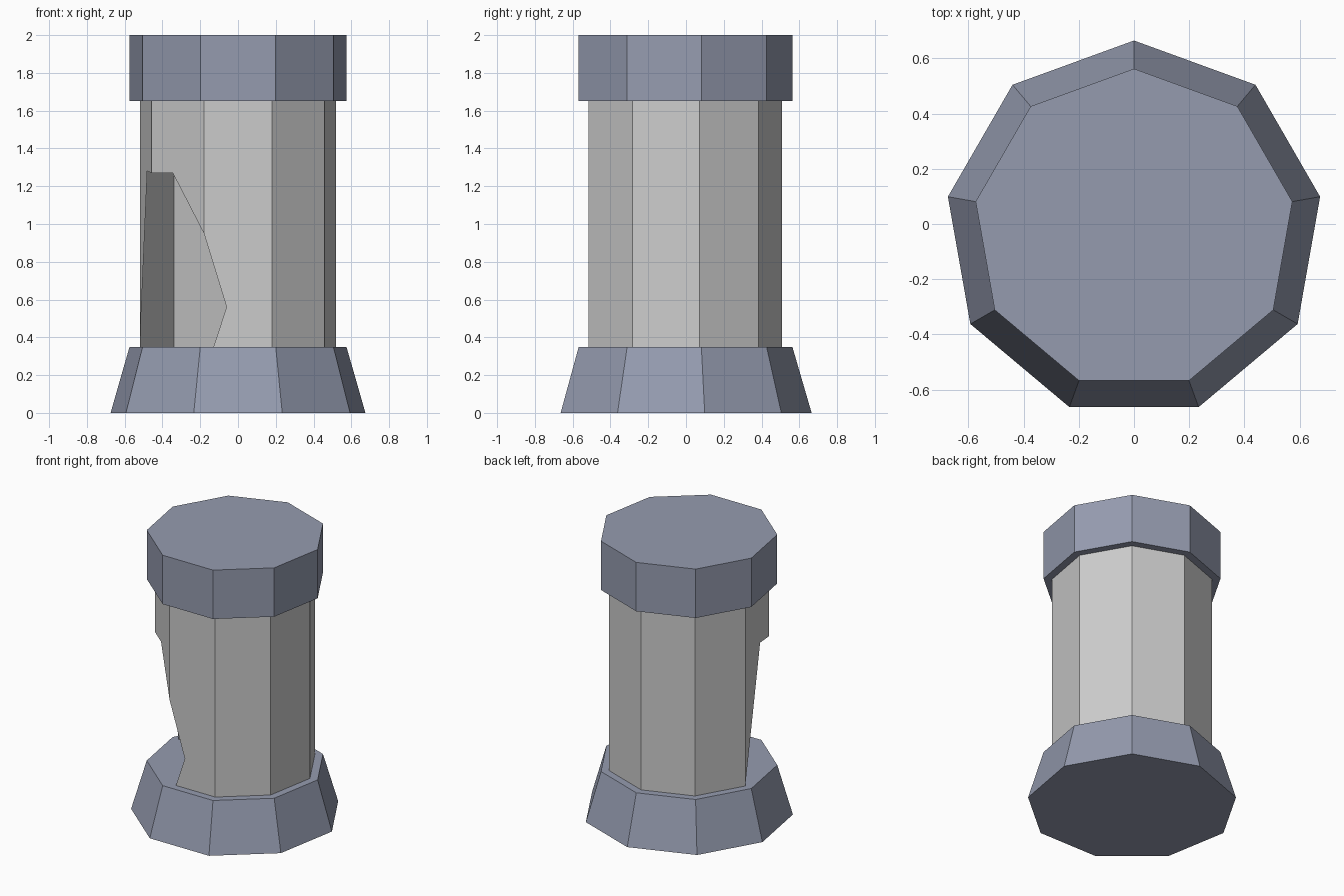
import bpy
import bmesh
from math import sin, cos, tau
from mathutils import Vector

SIDES = 9
CENTRE_Y = -0.02
FOOT, NECK, TOP = 0.35, 1.65, 2.0

cube = bpy.data.objects.get("Cube")
if cube:
    bpy.data.objects.remove(cube)


def material(name, colour):
    mat = bpy.data.materials.new(name)
    mat.use_nodes = True
    mat.diffuse_color = (*colour, 1)
    mat.node_tree.nodes["Principled BSDF"].inputs["Base Color"].default_value = (*colour, 1)
    return mat


def corner(i, radius, z):
    """Corner of the nine-sided ring, counted from the back towards +x."""
    a = tau * i / SIDES
    return Vector((radius * sin(a), CENTRE_Y + radius * cos(a), z))


def add_object(name, bm, mat):
    mesh = bpy.data.meshes.new(name)
    bm.to_mesh(mesh)
    bm.free()
    mesh.materials.append(mat)
    obj = bpy.data.objects.new(name, mesh)
    bpy.context.collection.objects.link(obj)
    return obj


def drum(name, mat, low_radius, high_radius, low, high):
    """Solid nine-sided block, straight or tapered."""
    bm = bmesh.new()
    rings = [[bm.verts.new(corner(i, r, z)) for i in range(SIDES)]
             for r, z in ((low_radius, low), (high_radius, high))]
    for i in range(SIDES):
        j = (i + 1) % SIDES
        bm.faces.new((rings[0][i], rings[0][j], rings[1][j], rings[1][i]))
    for ring in rings:
        bm.faces.new(ring)
    bmesh.ops.recalc_face_normals(bm, faces=bm.faces)
    return add_object(name, bm, mat)


def broken_shaft(name, mat, radius):
    """Hollow shell; each side is an outline of (fraction across, height)."""
    whole = [(0, FOOT), (0, NECK), (1, NECK), (1, FOOT)]
    broken = {
        4: [(0, FOOT), (0, NECK), (1, NECK), (1, 0.95), (0.667, 0.56), (0.86, FOOT)],
        5: [(0, 0.95), (0, NECK), (1, NECK), (1, 1.27), (0.596, 1.27)],
        6: [(0, 1.27), (0, NECK), (1, NECK), (1, FOOT), (0.37, 1.28)],
    }
    bm = bmesh.new()
    for i in range(SIDES):
        verts = [bm.verts.new(corner(i, radius, z).lerp(corner(i + 1, radius, z), t))
                 for t, z in broken.get(i, whole)]
        face = bm.faces.new(verts)
        face.normal_update()
        outward = face.calc_center_median() - Vector((0, CENTRE_Y, 0))
        outward.z = 0
        if face.normal.dot(outward) < 0:
            face.normal_flip()
    bmesh.ops.remove_doubles(bm, verts=bm.verts, dist=0.0005)
    return add_object(name, bm, mat)


slate = material("slate blue stone", (0.30, 0.33, 0.43))
grey = material("pale grey stone", (0.60, 0.60, 0.60))

# Tapered foot, cracked hollow shaft and straight capital
drum("column_base", slate, 0.685, 0.583, 0, FOOT)
broken_shaft("column_shaft", grey, 0.528)
drum("column_capital", slate, 0.583, 0.583, NECK, TOP)
